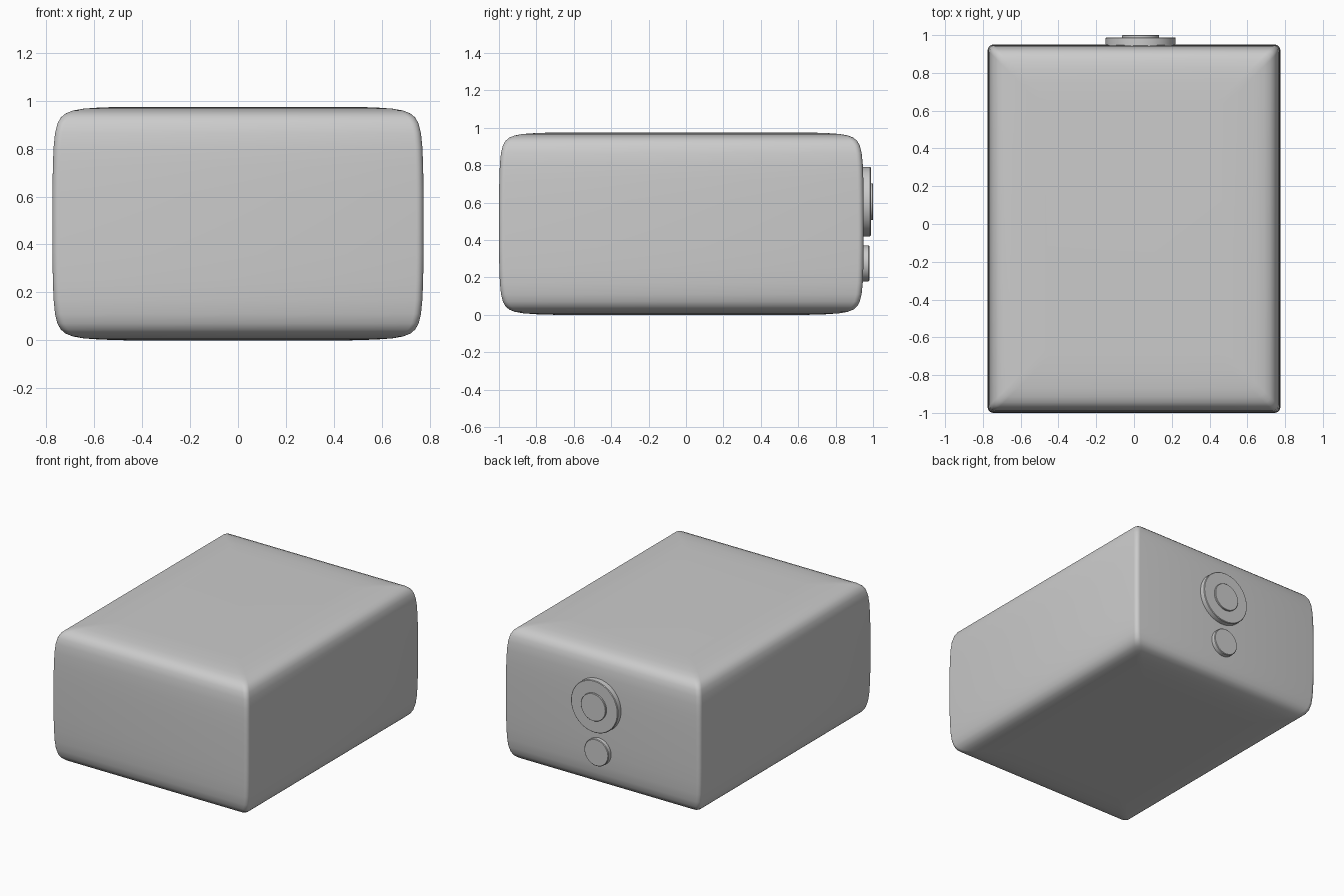
import bpy, bmesh, math

if "Cube" in bpy.data.objects:
    bpy.data.objects.remove(bpy.data.objects["Cube"])

X, Y0, Y1, H = 0.775, -1.0, 0.95, 0.975


def finish(name, bm, angle):
    bmesh.ops.recalc_face_normals(bm, faces=bm.faces[:])
    me = bpy.data.meshes.new(name)
    bm.to_mesh(me)
    bm.free()
    ob = bpy.data.objects.new(name, me)
    bpy.context.collection.objects.link(ob)
    bpy.ops.object.select_all(action='DESELECT')
    ob.select_set(True)
    bpy.context.view_layer.objects.active = ob
    bpy.ops.object.shade_smooth_by_angle(angle=math.radians(angle))
    return ob


def ring(bm, inset, z):
    # tightly rounded rectangle at one height
    r = 0.03
    verts = []
    corners = [(X, Y1), (-X, Y1), (-X, Y0), (X, Y0)]
    for i, (cx, cy) in enumerate(corners):
        px = math.copysign(abs(cx) - inset - r, cx)
        py = cy - math.copysign(inset + r, cy)
        for k in range(6):
            a = math.pi / 2 * (i + k / 5)
            verts.append(bm.verts.new((px + r * math.cos(a), py + r * math.sin(a), z)))
    return verts


# Main casing: soft top and bottom edges, tighter vertical edges
edge = [(0.3, 0.0), (0.2, 0.003), (0.13, 0.008), (0.085, 0.016), (0.055, 0.028),
        (0.035, 0.045), (0.021, 0.07), (0.011, 0.11), (0.005, 0.17),
        (0.002, 0.25), (0.0, 0.36)]
levels = [(i, d) for i, d in edge] + [(i, H - d) for i, d in reversed(edge)]
bm = bmesh.new()
rings = [ring(bm, i, z) for i, z in levels]
for a, b in zip(rings, rings[1:]):
    for k in range(len(a)):
        n = (k + 1) % len(a)
        bm.faces.new((a[k], a[n], b[n], b[k]))
bm.faces.new(rings[0])
bm.faces.new(rings[-1])
finish("casing", bm, 60)


# Round buttons on the back face
def disc(name, x, z, radius, y_end, bevel):
    bm = bmesh.new()
    y_start = Y1 - 0.03
    prof = [(radius, y_start), (radius, y_end - bevel), (radius - bevel, y_end)]
    n = 48
    loops = [[bm.verts.new((x + r * math.cos(2 * math.pi * k / n), y,
                            z + r * math.sin(2 * math.pi * k / n))) for k in range(n)]
             for r, y in prof]
    for a, b in zip(loops, loops[1:]):
        for k in range(n):
            m = (k + 1) % n
            bm.faces.new((a[k], a[m], b[m], b[k]))
    bm.faces.new(loops[0])
    bm.faces.new(loops[-1])
    finish(name, bm, 30)


disc("large_dial", 0.035, 0.605, 0.186, 0.988, 0.004)
disc("dial_cap", 0.035, 0.605, 0.098, 1.0, 0.002)
disc("small_button", 0.025, 0.275, 0.096, 0.98, 0.004)
